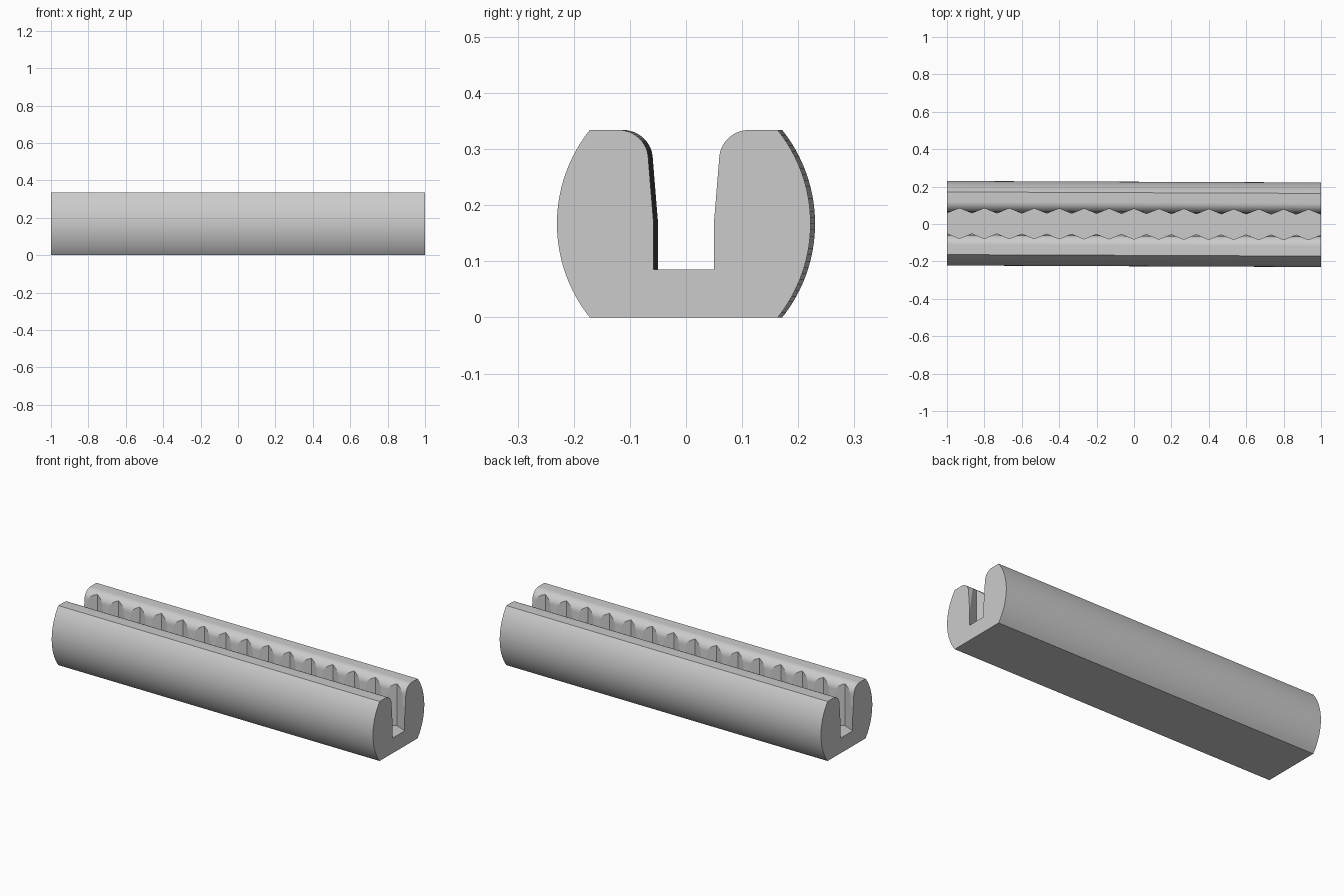
import bpy, bmesh, math
from mathutils import Vector

if "Cube" in bpy.data.objects:
    bpy.data.objects.remove(bpy.data.objects["Cube"])

LENGTH, HEIGHT = 2.0, 0.334
FLOOR, TEETH = 0.085, 15
TIP, VALLEY = 0.0535, 0.081

grey = bpy.data.materials.new("light grey")
grey.use_nodes = True
colour = (0.6, 0.6, 0.6, 1)
grey.diffuse_color = colour
grey.node_tree.nodes["Principled BSDF"].inputs["Base Color"].default_value = colour


def prism(name, outline, offset):
    """Extrude a closed outline along the offset vector."""
    bm = bmesh.new()
    face = bm.faces.new([bm.verts.new(p) for p in outline])
    ext = bmesh.ops.extrude_face_region(bm, geom=[face])
    moved = [v for v in ext["geom"] if isinstance(v, bmesh.types.BMVert)]
    bmesh.ops.translate(bm, verts=moved, vec=offset)
    bmesh.ops.recalc_face_normals(bm, faces=bm.faces)
    mesh = bpy.data.meshes.new(name)
    bm.to_mesh(mesh)
    bm.free()
    mesh.materials.append(grey)
    obj = bpy.data.objects.new(name, mesh)
    bpy.context.collection.objects.link(obj)
    return obj


def arc(cy, cz, radius, start, end, steps):
    angles = [start + (end - start) * i / steps for i in range(steps + 1)]
    return [(cy + radius * math.cos(a), cz + radius * math.sin(a)) for a in angles]


# Half section: bulged flank, flat top, rounded lip, tapered slot wall
radius = 0.2676
swing = math.asin(HEIGHT / 2 / radius)
half = arc(0.226 - radius, HEIGHT / 2, radius, -swing, swing, 32)
lip = 0.053
half += arc(0.063 + lip, HEIGHT - lip, lip, math.pi / 2, math.pi, 12)
half += [(0.047, FLOOR)]
section = half + [(-y, z) for y, z in reversed(half)]
bar = prism("slotted_bar", [(-LENGTH / 2, y, z) for y, z in section], Vector((LENGTH, 0, 0)))

# Vertical V grooves along both slot walls
pitch = LENGTH / TEETH
edge = [(-LENGTH / 2 + i * pitch / 2, VALLEY if i % 2 else TIP)
        for i in range(-1, 2 * TEETH + 2)]
outline = edge + [(x, -y) for x, y in reversed(edge)]
cutter = prism("groove_cutter", [(x, y, FLOOR) for x, y in outline], Vector((0, 0, 0.4)))
cutter.hide_render = True

cut = bar.modifiers.new("grooves", "BOOLEAN")
cut.operation, cut.solver, cut.object = "DIFFERENCE", "EXACT", cutter
bpy.context.view_layer.objects.active = bar
bar.select_set(True)
cutter.select_set(False)
bpy.ops.object.modifier_apply(modifier=cut.name)
bpy.data.objects.remove(cutter)

# Smooth curves, sharp edges, and the slight skew of the bar
bpy.ops.object.shade_smooth_by_angle(angle=math.radians(20))
bar.rotation_euler.z = -0.004
